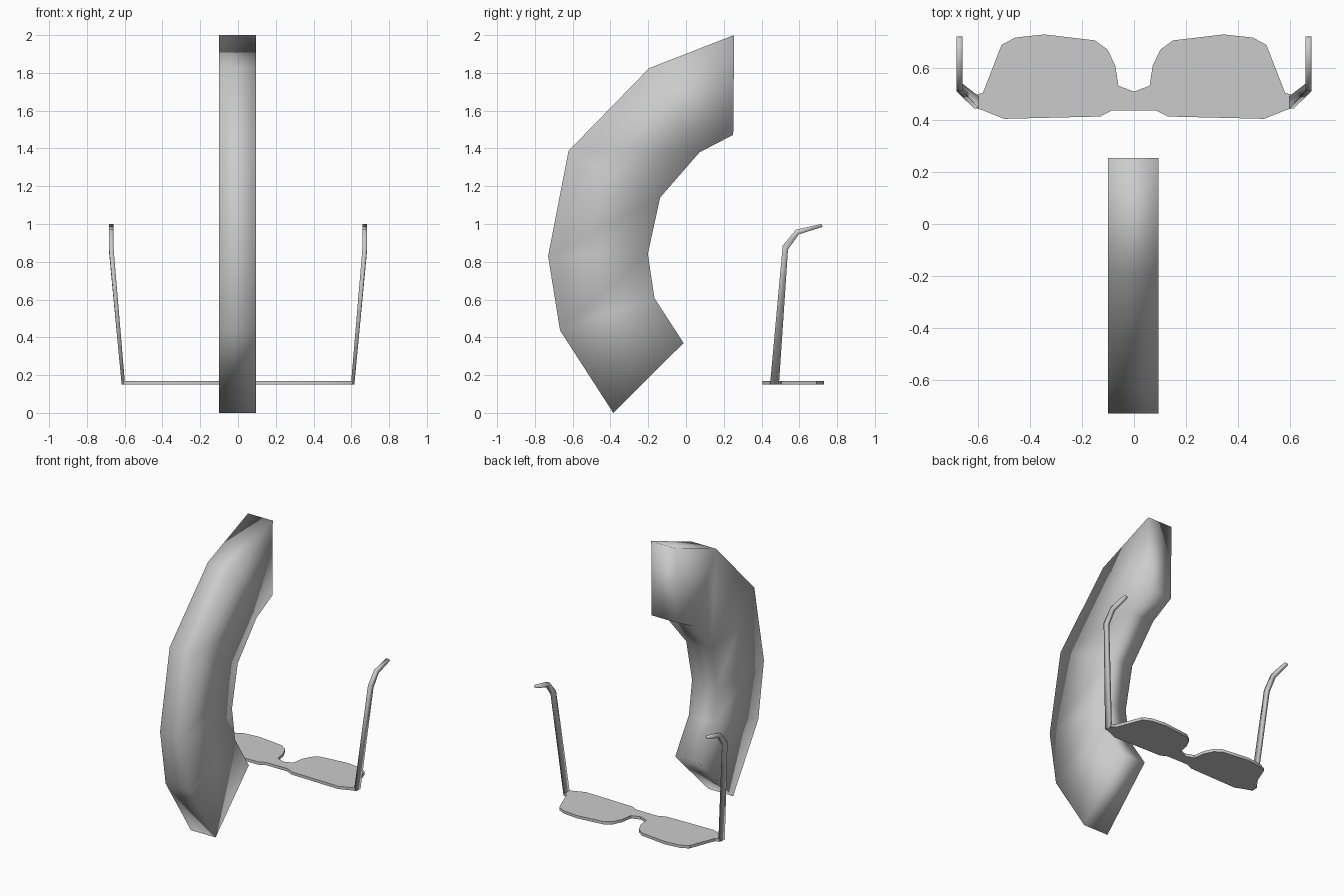
import bpy, bmesh

if "Cube" in bpy.data.objects:
    bpy.data.objects.remove(bpy.data.objects["Cube"])


def finish(name, bm, smooth=True):
    bmesh.ops.recalc_face_normals(bm, faces=bm.faces)
    mesh = bpy.data.meshes.new(name)
    bm.to_mesh(mesh)
    bm.free()
    for p in mesh.polygons:
        p.use_smooth = smooth
    obj = bpy.data.objects.new(name, mesh)
    bpy.context.collection.objects.link(obj)
    return obj


def loft(bm, rings):
    """Skin matching rings of points and cap both ends."""
    rows = [[bm.verts.new(p) for p in ring] for ring in rings]
    n = len(rows[0])
    for a, b in zip(rows, rows[1:]):
        for i in range(n):
            j = (i + 1) % n
            bm.faces.new((a[i], a[j], b[j], b[i]))
    bm.faces.new(rows[0])
    bm.faces.new(rows[-1])


# Curved block: crescent of rectangular sections, outer and inner (y, z)
outer = [(-0.385, 0), (-0.667, 0.437), (-0.73, 0.83), (-0.622, 1.387),
         (-0.195, 1.825), (0.255, 2.0)]
inner = [(-0.013, 0.37), (-0.167, 0.608), (-0.202, 0.842), (-0.137, 1.14),
         (0.072, 1.38), (0.25, 1.472)]
bm = bmesh.new()
x0, x1 = -0.1, 0.094
loft(bm, [[(x0, *o), (x1, *o), (x1, *i), (x0, *i)] for o, i in zip(outer, inner)])
finish("curved_block", bm)

# Lenses, rims and bridge: half outline (x, y) mirrored into one thin slab
half = [(0, 0.437), (0.085, 0.437), (0.13, 0.414), (0.5, 0.405), (0.58, 0.437),
        (0.61, 0.447), (0.61, 0.497), (0.582, 0.505), (0.51, 0.69), (0.457, 0.718),
        (0.345, 0.73), (0.15, 0.707), (0.102, 0.672), (0.072, 0.61),
        (0.06, 0.532), (0, 0.51)]
outline = half + [(-x, y) for x, y in half[-2:0:-1]]
bm = bmesh.new()
loft(bm, [[(x, y, z) for x, y in outline] for z in (0.15, 0.17)])
front = finish("lens_front", bm)
front.select_set(True)
bpy.context.view_layer.objects.active = front
bpy.ops.object.shade_smooth_by_angle()

# Temple arms: (x inner, x outer, front edge y z, back edge y z)
sections = [(0.598, 0.616, (0.445, 0.15), (0.492, 0.15)),
            (0.66, 0.684, (0.512, 0.885), (0.54, 0.865)),
            (0.66, 0.684, (0.582, 0.97), (0.597, 0.945)),
            (0.66, 0.684, (0.718, 1.0), (0.723, 0.985))]
for side, label in ((1, "right"), (-1, "left")):
    bm = bmesh.new()
    loft(bm, [[(side * a, *f), (side * b, *f), (side * b, *r), (side * a, *r)]
              for a, b, f, r in sections])
    finish("temple_arm_" + label, bm)
